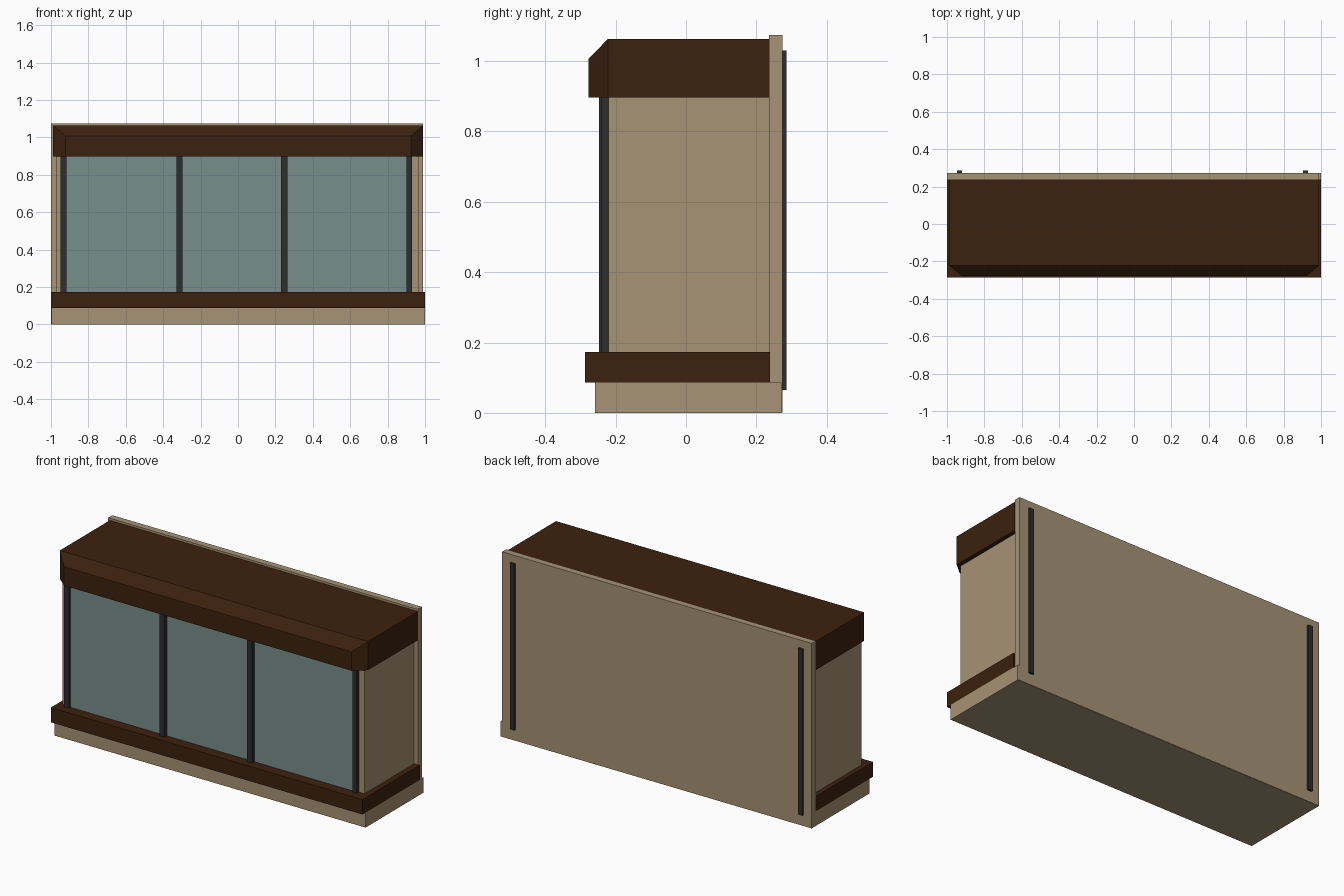
import bpy, bmesh

if "Cube" in bpy.data.objects:
    bpy.data.objects.remove(bpy.data.objects["Cube"])


def material(name, rgb):
    # sRGB 0-255 to linear diffuse colour
    lin = [((c / 255 + 0.055) / 1.055) ** 2.4 for c in rgb]
    m = bpy.data.materials.new(name)
    m.diffuse_color = (*lin, 1)
    m.use_nodes = True
    m.node_tree.nodes["Principled BSDF"].inputs["Base Color"].default_value = m.diffuse_color
    return m


beige = material("beige_panel", (166, 147, 117))
brown = material("dark_brown_wood", (60, 33, 14))
black = material("charcoal_metal", (45, 45, 46))
glass = material("grey_green_glass", (120, 143, 139))


def finish(name, bm, mat):
    bmesh.ops.recalc_face_normals(bm, faces=bm.faces)
    me = bpy.data.meshes.new(name)
    bm.to_mesh(me)
    bm.free()
    me.materials.append(mat)
    ob = bpy.data.objects.new(name, me)
    bpy.context.collection.objects.link(ob)
    return ob


def box(name, xs, ys, zs, mat):
    bm = bmesh.new()
    bmesh.ops.create_cube(bm, size=1)
    for v in bm.verts:
        v.co = [r[0] if c < 0 else r[1] for c, r in zip(v.co, (xs, ys, zs))]
    return finish(name, bm, mat)


# Base, trim, cabinet body and tall back board
box("plinth", (-0.997, 1.0), (-0.258, 0.272), (0, 0.087), beige)
box("base_trim", (-1.0, 1.0), (-0.287, 0.239), (0.087, 0.173), brown)
box("cabinet_body", (-0.972, 0.966), (-0.22, 0.237), (0.17, 0.9), beige)
box("back_board", (-0.999, 0.989), (0.236, 0.274), (0.001, 1.075), beige)

# Front glass and upright frame bars
box("front_glass", (-0.93, 0.915), (-0.226, -0.218), (0.17, 0.9), glass)
for i, (x0, x1, y) in enumerate([(-0.95, -0.918, -0.24), (-0.33, -0.298, -0.248),
                                 (0.23, 0.265, -0.248), (0.902, 0.93, -0.24)]):
    box(f"front_bar_{i + 1}", (x0, x1), (y, -0.218), (0.17, 0.9), black)

# Rear mounting rails
for side, x in (("left", -0.933), ("right", 0.917)):
    box(f"rear_rail_{side}", (x - 0.014, x + 0.014), (0.272, 0.286), (0.065, 1.03), black)

# Canopy: clipped front corners with a sloped front top edge
plan = [(-0.988, 0.237, 1.063), (0.99, 0.237, 1.063), (0.99, -0.222, 1.063),
        (0.924, -0.277, 1.007), (-0.922, -0.277, 1.007), (-0.988, -0.222, 1.063)]
bm = bmesh.new()
top = [bm.verts.new(p) for p in plan]
low = [bm.verts.new((x, y, 0.897)) for x, y, z in plan]
bm.faces.new(low)
bm.faces.new([top[i] for i in (0, 1, 2, 5)])
bm.faces.new([top[i] for i in (2, 3, 4, 5)])
for i in range(6):
    j = (i + 1) % 6
    bm.faces.new((top[i], top[j], low[j], low[i]))
finish("canopy", bm, brown)
